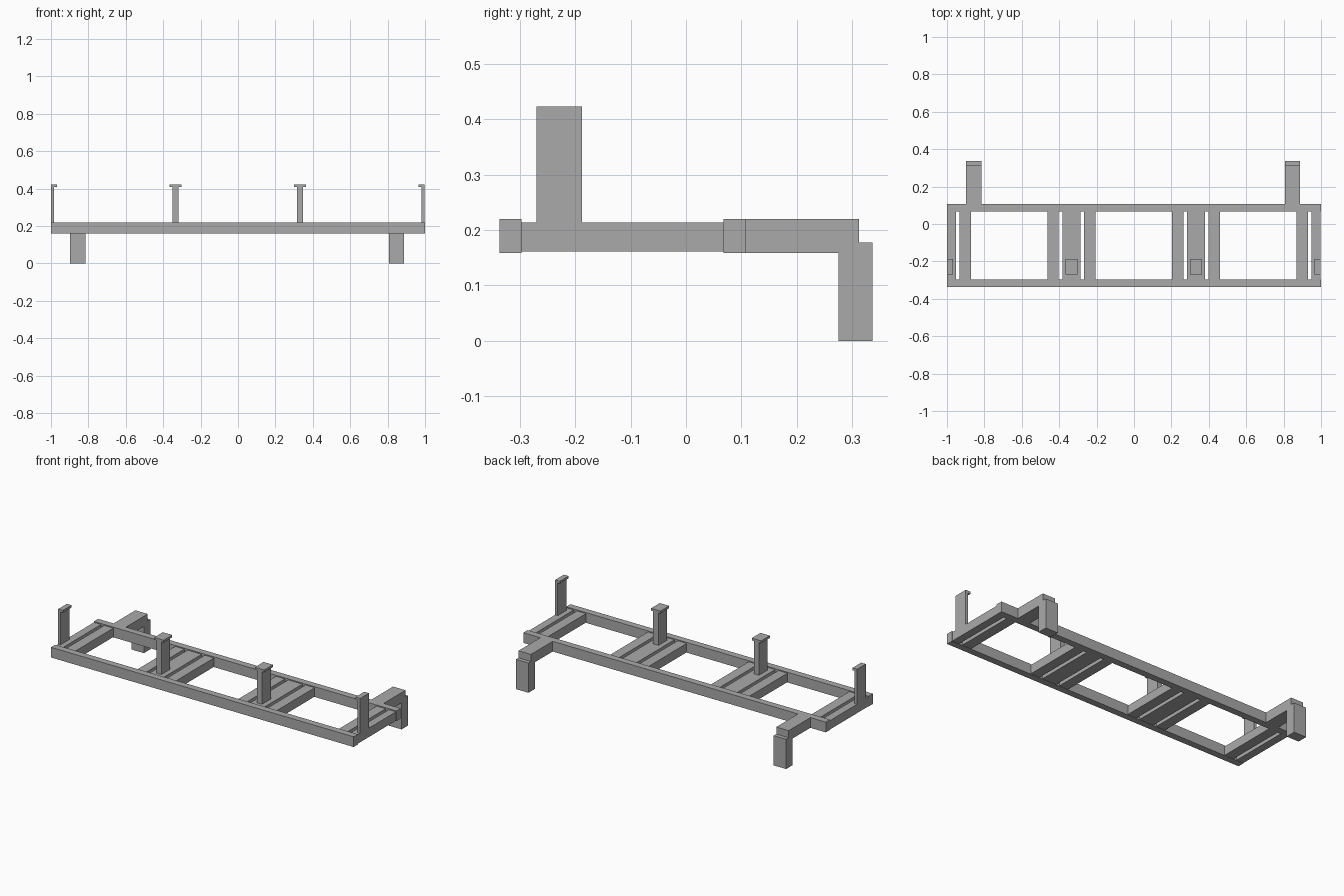
import bpy
import bmesh

cube = bpy.data.objects.get("Cube")
if cube:
    bpy.data.objects.remove(cube, do_unlink=True)

steel = bpy.data.materials.new("plain grey")
steel.use_nodes = True
GREY = (0.4, 0.4, 0.4, 1)
steel.diffuse_color = GREY
steel.node_tree.nodes["Principled BSDF"].inputs["Base Color"].default_value = GREY


def box(name, xs, ys, zs):
    """Box between the given limits on each axis."""
    bm = bmesh.new()
    bmesh.ops.create_cube(bm, size=1)
    for v in bm.verts:
        v.co = [lim[1] if c > 0 else lim[0] for c, lim in zip(v.co, (xs, ys, zs))]
    mesh = bpy.data.meshes.new(name)
    bm.to_mesh(mesh)
    bm.free()
    mesh.materials.append(steel)
    obj = bpy.data.objects.new(name, mesh)
    bpy.context.collection.objects.link(obj)


RAIL_Z = (0.159, 0.22)
BAR_Z = (0.161, 0.214)
BAR_Y = (-0.297, 0.068)
POST_Y = (-0.27, -0.188)
LEFT_END, RIGHT_END = -1.0, 0.997
PITCH = (RIGHT_END - LEFT_END) / 3

# Long rails
box("front_rail", (-1, 1), (-0.337, -0.297), RAIL_Z)
box("back_rail", (-1, 1), (0.068, 0.108), RAIL_Z)

# Four stations of cross bars and capped posts, cut off at the frame ends
for i in range(4):
    centre = LEFT_END + i * PITCH

    def span(a, b):
        return max(centre + a, LEFT_END), min(centre + b, RIGHT_END)

    box(f"centre_bar_{i}", span(-0.047, 0.047), BAR_Y, BAR_Z)
    if i > 0:
        box(f"right_side_bar_{i}", span(-0.128, -0.068), BAR_Y, BAR_Z)
    if i < 3:
        box(f"left_side_bar_{i}", span(0.068, 0.128), BAR_Y, BAR_Z)
    box(f"post_{i}", span(-0.017, 0.017), POST_Y, (0.214, 0.409))
    box(f"post_cap_{i}", span(-0.031, 0.031), POST_Y, (0.409, 0.423))

# Rear arms, each carried by a leg
for side, x in (("right", -0.857), ("left", 0.847)):
    xs = (x - 0.041, x + 0.041)
    box(f"{side}_arm", xs, (0.108, 0.313), RAIL_Z)
    box(f"{side}_leg_top", xs, (0.313, 0.337), (0.159, 0.178))
    box(f"{side}_leg", xs, (0.276, 0.337), (0, 0.159))
